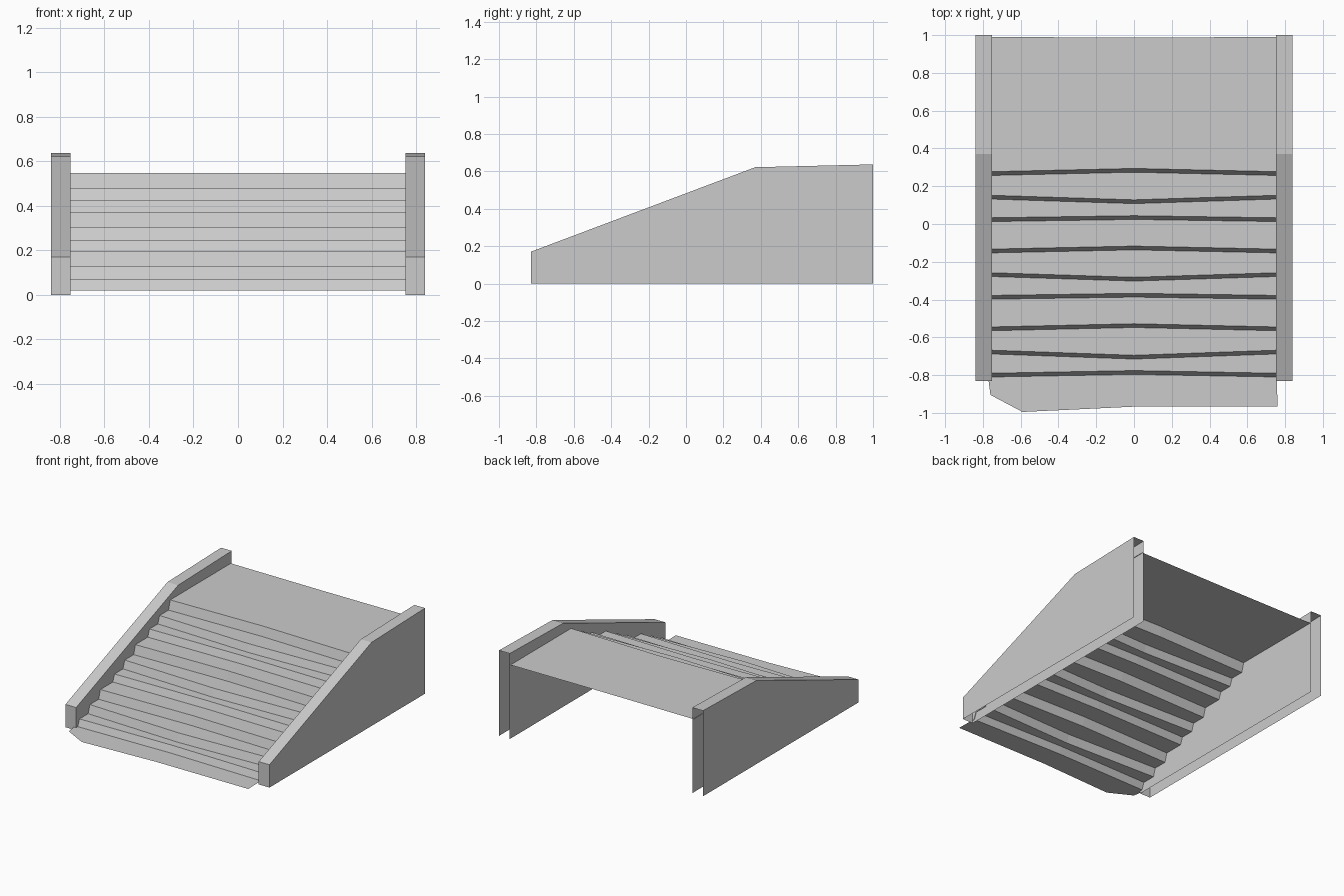
import bpy, bmesh

cube = bpy.data.objects.get("Cube")
if cube:
    bpy.data.objects.remove(cube, do_unlink=True)

# One plain stone colour
stone = bpy.data.materials.new("grey stone")
stone.use_nodes = True
grey = (0.6, 0.6, 0.6, 1)
stone.diffuse_color = grey
stone.node_tree.nodes["Principled BSDF"].inputs["Base Color"].default_value = grey


def finish(bm, name):
    mesh = bpy.data.meshes.new(name)
    bm.to_mesh(mesh)
    bm.free()
    mesh.materials.append(stone)
    obj = bpy.data.objects.new(name, mesh)
    bpy.context.collection.objects.link(obj)
    return obj


INNER, OUTER, BACK = 0.752, 0.84, 1.0
WALL = [(-0.83, 0), (-0.83, 0.17), (0.37, 0.622), (BACK, 0.637), (BACK, 0)]


# Side wall: two faces joined over the front and top, open below and behind
def side_wall(name, side):
    bm = bmesh.new()
    inner = [bm.verts.new((side * INNER, y, z)) for y, z in WALL]
    outer = [bm.verts.new((side * OUTER, y, z)) for y, z in WALL]
    bm.faces.new(inner)
    bm.faces.new(outer)
    for i in range(3):
        bm.faces.new((inner[i], inner[i + 1], outer[i + 1], outer[i]))
    bmesh.ops.recalc_face_normals(bm, faces=bm.faces)
    # Make the outward side face point away from the stairs
    outer_face = max(bm.faces, key=lambda f: side * f.calc_center_median().x)
    if outer_face.normal.x * side < 0:
        bmesh.ops.reverse_faces(bm, faces=bm.faces)
    finish(bm, name)


side_wall("left_wall", 1)
side_wall("right_wall", -1)

# Stairs: a folded sheet of slightly bent, worn steps
levels = [0.02, 0.07, 0.13, 0.195, 0.247, 0.305, 0.372, 0.425, 0.48, 0.548]
edge_y = [-0.80, -0.678, -0.555, -0.388, -0.268, -0.143, 0.023, 0.142, 0.267]
mid_y = [-0.786, -0.705, -0.538, -0.377, -0.292, -0.127, 0.034, 0.118, 0.284]
HALF, LEAN = 0.756, 0.01

bm = bmesh.new()


def row(edge, mid, z):
    return [bm.verts.new(p) for p in ((-HALF, edge, z), (0, mid, z), (HALF, edge, z))]


rows = []
for i, (edge, mid) in enumerate(zip(edge_y, mid_y)):
    rows.append(row(edge - LEAN, mid - LEAN, levels[i]))
    rows.append(row(edge + LEAN, mid + LEAN, levels[i + 1]))
rows.append(row(0.99, 0.987, levels[-1]))
for a, b in zip(rows, rows[1:]):
    for k in range(2):
        bm.faces.new((a[k], a[k + 1], b[k + 1], b[k]))

# Ground slab with a broken corner, in front of the first riser
slab = [(-0.77, -0.83), (-0.76, -0.905), (-0.59, -0.995), (0, -0.967), (0.76, -0.965)]
front = [bm.verts.new((x, y, levels[0])) for x, y in slab]
bm.faces.new(front + rows[0][::-1])
finish(bm, "stairs")
